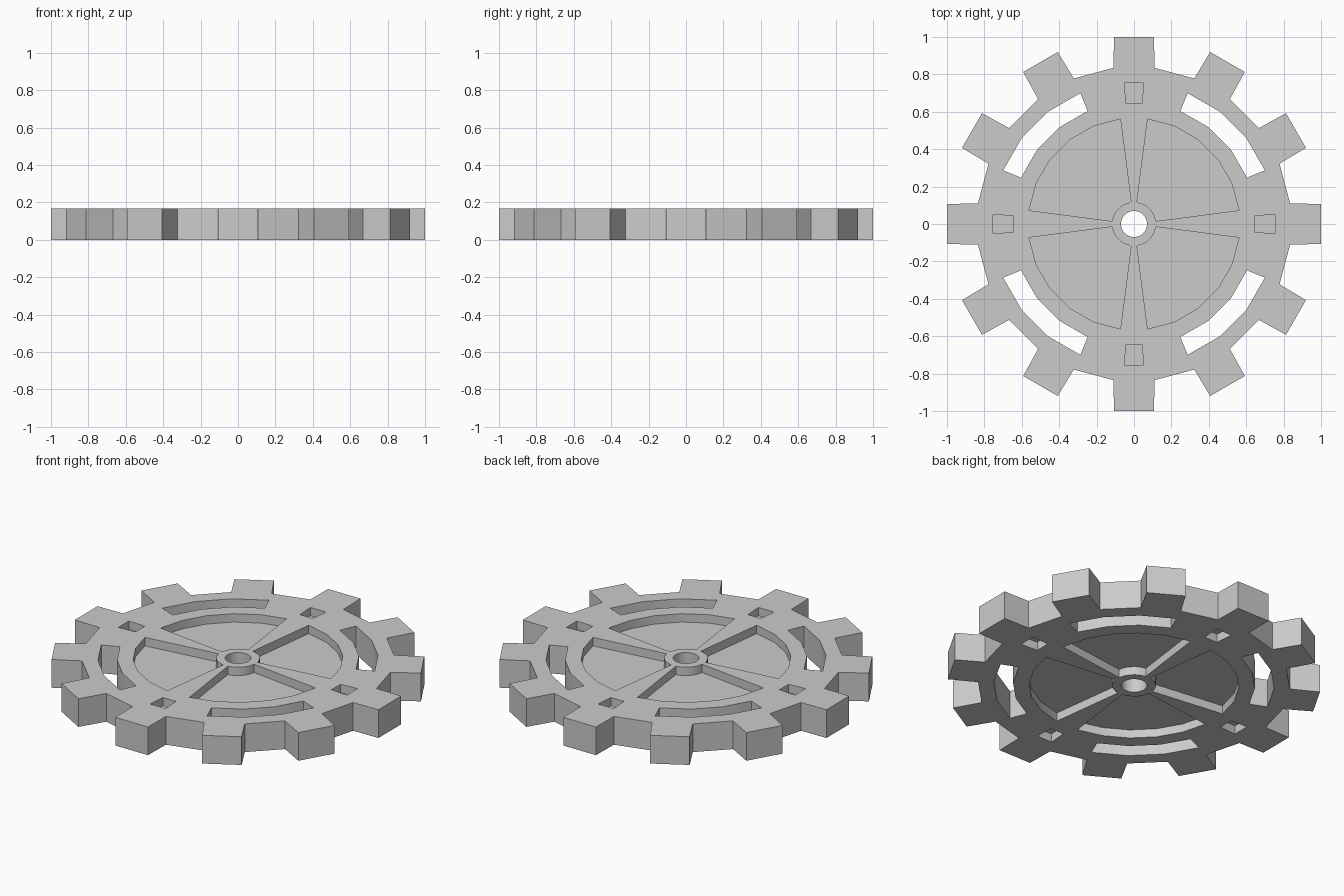
import bpy, bmesh
from math import sin, cos, radians

if "Cube" in bpy.data.objects:
    bpy.data.objects.remove(bpy.data.objects["Cube"])

H = 0.168        # gear thickness
DEPTH = 0.05     # pocket depth on both faces


def polar(r, deg):
    return (r * cos(radians(deg)), r * sin(radians(deg)))


def turn(pts, deg):
    c, s = cos(radians(deg)), sin(radians(deg))
    return [(x * c - y * s, x * s + y * c) for x, y in pts]


def prism(bm, pts, z0, z1):
    """Closed prism from a counter-clockwise outline."""
    lo = [bm.verts.new((x, y, z0)) for x, y in pts]
    hi = [bm.verts.new((x, y, z1)) for x, y in pts]
    bm.faces.new(lo[::-1])
    bm.faces.new(hi)
    n = len(pts)
    for i in range(n):
        j = (i + 1) % n
        bm.faces.new((lo[i], lo[j], hi[j], hi[i]))


def sector(r0, r1, angles):
    return [polar(r1, a) for a in angles] + [polar(r0, a) for a in reversed(angles)]


def make_object(name, bm):
    me = bpy.data.meshes.new(name)
    bm.to_mesh(me)
    bm.free()
    ob = bpy.data.objects.new(name, me)
    bpy.context.collection.objects.link(ob)
    return ob


# toothed disc
outline = []
for k in range(12):
    tooth = [polar(0.842, -7.5), (1.0, -0.107), (1.0, 0.107), polar(0.842, 7.5)]
    outline += turn(tooth, 30 * k)
bm = bmesh.new()
prism(bm, outline, 0, H)
gear = make_object("gear_wheel", bm)

# cutters: axle hole, through slots, recessed panels and small sockets
bm = bmesh.new()
prism(bm, [polar(0.07, 15 * i + 7.5) for i in range(24)], -0.1, H + 0.1)
slot = sector(0.653, 0.756, [22.3, 37.5, 52.5, 67.7])
panel = sector(0.118, 0.566, [7.4, 22.5, 37.5, 52.5, 67.5, 82.6])
socket = [(0.645, -0.043), (0.753, -0.051), (0.753, 0.051), (0.645, 0.043)]
for q in range(4):
    prism(bm, turn(slot, 90 * q), -0.1, H + 0.1)
    for shape in (panel, socket):
        prism(bm, turn(shape, 90 * q), -0.1, DEPTH)
        prism(bm, turn(shape, 90 * q), H - DEPTH, H + 0.1)
cutter = make_object("cutter", bm)
cutter.hide_render = True

# cut and apply
mod = gear.modifiers.new("cut", 'BOOLEAN')
mod.operation = 'DIFFERENCE'
mod.solver = 'EXACT'
mod.object = cutter
bpy.context.view_layer.objects.active = gear
gear.select_set(True)
bpy.ops.object.modifier_apply(modifier="cut")
bpy.data.objects.remove(cutter)
bpy.ops.object.shade_smooth_by_angle()
